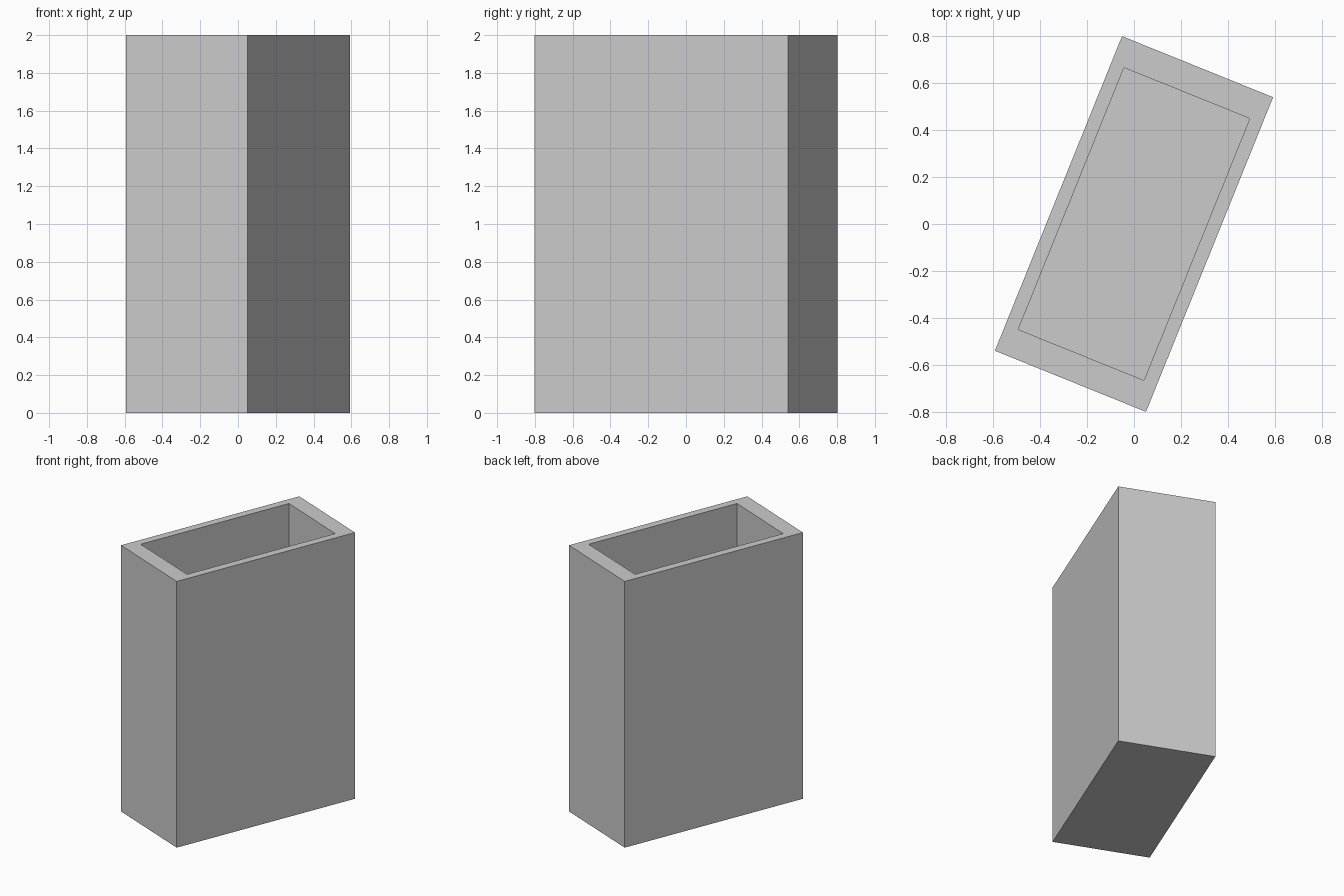
import bpy, bmesh
from math import radians
from mathutils import Matrix, Vector

if "Cube" in bpy.data.objects:
    bpy.data.objects.remove(bpy.data.objects["Cube"])

WIDTH, LENGTH, HEIGHT = 0.695, 1.447, 2.0
RIM_SCALE = 0.832   # opening size relative to the outside
FLOOR = 0.17        # thickness of the base

bm = bmesh.new()
# Outer block standing on the ground
bmesh.ops.create_cube(bm, size=1, matrix=Matrix.Translation((0, 0, HEIGHT / 2))
                      @ Matrix.Diagonal((WIDTH, LENGTH, HEIGHT, 1)))

# Rim: inset the top by proportional scaling, then sink the cavity
bm.normal_update()
top = next(f for f in bm.faces if f.normal.z > 0.9)
bmesh.ops.inset_individual(bm, faces=[top], thickness=0.01)
for v, (sx, sy) in ((v, (1 if v.co.x > 0 else -1, 1 if v.co.y > 0 else -1)) for v in top.verts):
    v.co = Vector((sx * WIDTH / 2 * RIM_SCALE, sy * LENGTH / 2 * RIM_SCALE, HEIGHT))
cavity = bmesh.ops.extrude_discrete_faces(bm, faces=[top])["faces"][0]
for v in cavity.verts:
    v.co.z = FLOOR

# Turn the whole container about its vertical axis
bmesh.ops.rotate(bm, verts=bm.verts, cent=(0, 0, 0),
                 matrix=Matrix.Rotation(radians(-22), 3, 'Z'))
bmesh.ops.recalc_face_normals(bm, faces=bm.faces)

mesh = bpy.data.meshes.new("open_container")
bm.to_mesh(mesh)
bm.free()
bpy.context.collection.objects.link(bpy.data.objects.new("open_container", mesh))
